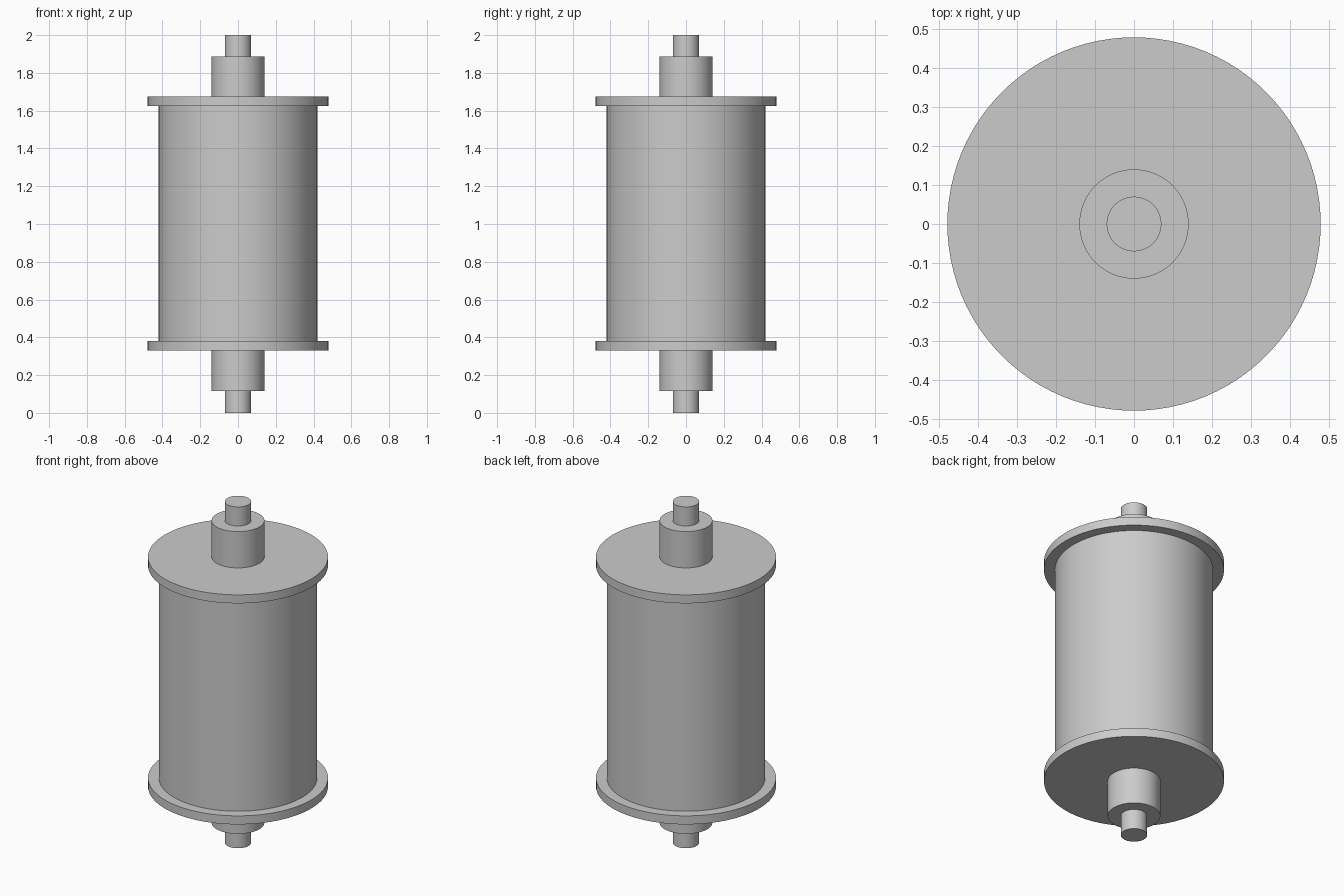
import bpy
import math

cube = bpy.data.objects.get("Cube")
if cube:
    bpy.data.objects.remove(cube, do_unlink=True)

GREY = (0.6, 0.6, 0.6, 1)
grey = bpy.data.materials.new("plain_grey")
grey.use_nodes = True
grey.diffuse_color = GREY
grey.node_tree.nodes["Principled BSDF"].inputs["Base Color"].default_value = GREY


def cylinder(name, radius, bottom, top):
    """Upright cylinder on the central axis, smooth wall and sharp rims."""
    bpy.ops.mesh.primitive_cylinder_add(
        vertices=96, radius=radius, depth=top - bottom,
        location=(0, 0, (bottom + top) / 2))
    obj = bpy.context.object
    obj.name = obj.data.name = name
    obj.data.materials.append(grey)
    bpy.ops.object.shade_smooth_by_angle(angle=math.radians(30))


# Roller body
cylinder("drum", 0.42, 0.38, 1.625)

# End flanges
cylinder("lower_flange", 0.478, 0.33, 0.38)
cylinder("upper_flange", 0.478, 1.625, 1.675)

# Stepped axle at each end
cylinder("lower_hub", 0.14, 0.117, 0.33)
cylinder("upper_hub", 0.14, 1.675, 1.888)
cylinder("lower_pin", 0.07, 0, 0.117)
cylinder("upper_pin", 0.07, 1.888, 2)
